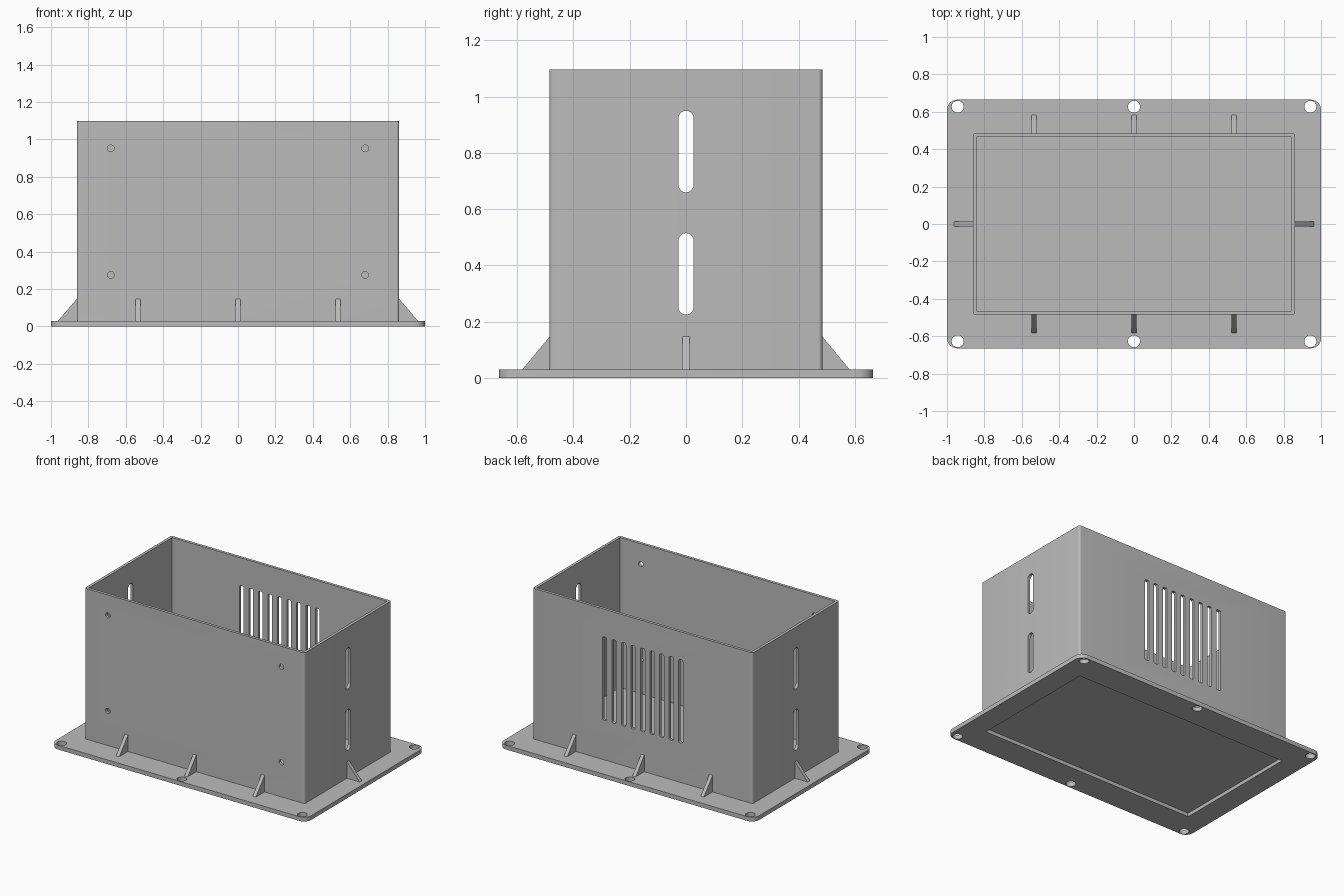
import bpy
import bmesh
from math import sin, cos, pi, radians
from mathutils import Matrix

cube = bpy.data.objects.get("Cube")
if cube:
    bpy.data.objects.remove(cube, do_unlink=True)

grey = bpy.data.materials.new("plain grey")
grey.use_nodes = True
COLOUR = (0.5, 0.5, 0.5, 1)
grey.diffuse_color = COLOUR
grey.node_tree.nodes["Principled BSDF"].inputs["Base Color"].default_value = COLOUR

# Local (u, v, depth) frames for profiles extruded along each axis
FRAMES = {
    "x": Matrix(((0, 0, 1), (1, 0, 0), (0, 1, 0))),
    "y": Matrix(((1, 0, 0), (0, 0, 1), (0, 1, 0))),
    "z": Matrix.Identity(3),
}


def rounded(u, v, width, height, r=0.0, steps=6):
    """Rounded rectangle; becomes a slot or a circle at full radius."""
    pts = []
    corners = ((1, 1), (-1, 1), (-1, -1), (1, -1))
    for q, (su, sv) in enumerate(corners):
        for i in range(steps + 1 if r else 1):
            a = (q + i / steps) * pi / 2
            p = (u + su * (width / 2 - r) + r * cos(a),
                 v + sv * (height / 2 - r) + r * sin(a))
            if not pts or max(abs(p[0] - pts[-1][0]), abs(p[1] - pts[-1][1])) > 1e-5:
                pts.append(p)
    if max(abs(pts[0][0] - pts[-1][0]), abs(pts[0][1] - pts[-1][1])) < 1e-5:
        pts.pop()
    return pts


def prisms(name, profiles):
    """One object made of extruded profiles: (points, axis, start, end)."""
    bm = bmesh.new()
    for pts, axis, start, end in profiles:
        frame = FRAMES[axis]
        a, b = [[bm.verts.new(frame @ Matrix.Translation((0, 0, w)).to_translation()
                              + frame @ Matrix.Translation((u, v, 0)).to_translation())
                 for u, v in pts] for w in (start, end)]
        bm.faces.new(a)
        bm.faces.new(b)
        for i in range(len(pts)):
            j = (i + 1) % len(pts)
            bm.faces.new((a[i], a[j], b[j], b[i]))
    bmesh.ops.recalc_face_normals(bm, faces=bm.faces)
    mesh = bpy.data.meshes.new(name)
    bm.to_mesh(mesh)
    bm.free()
    mesh.materials.append(grey)
    obj = bpy.data.objects.new(name, mesh)
    bpy.context.collection.objects.link(obj)
    return obj


def cut(obj, profiles):
    """Subtract extruded profiles from an object and bake the result."""
    cutter = prisms("cutter", profiles)
    cutter.hide_render = True
    mod = obj.modifiers.new("cut", "BOOLEAN")
    mod.operation = "DIFFERENCE"
    mod.solver = "EXACT"
    mod.object = cutter
    graph = bpy.context.evaluated_depsgraph_get()
    mesh = bpy.data.meshes.new_from_object(obj.evaluated_get(graph))
    obj.modifiers.clear()
    obj.data = mesh
    bpy.data.objects.remove(cutter, do_unlink=True)


OUT_X, OUT_Y = 0.862, 0.485     # wall half sizes
IN_X, IN_Y = 0.842, 0.465
BASE, TOP = 0.03, 1.097
opening = rounded(0, 0, 2 * IN_X, 2 * IN_Y)

# Mounting flange with screw holes and the recess underneath
flange = prisms("mounting_flange", [(rounded(0, 0, 2, 1.33, 0.055), "z", 0, BASE)])
cut(flange, [(opening, "z", -0.1, 0.1)] +
    [(rounded(x, y, 0.064, 0.064, 0.032), "z", -0.1, 0.1)
     for x in (-0.943, 0, 0.943) for y in (-0.627, 0.627)])

# Floor panel closing the box above the recess
floor = prisms("floor_panel", [(opening, "z", 0.025, 0.035)])

# Open-topped box wall
walls = prisms("box_walls", [(rounded(0, 0, 2 * OUT_X, 2 * OUT_Y, 0.015), "z", BASE, TOP)])
cut(walls, [(opening, "z", -0.1, TOP + 0.1)])

# Long side slots, front screw holes and rear vents
openings = [(rounded(0, z, 0.054, 0.29, 0.027), "x", -1.2, 1.2) for z in (0.37, 0.805)]
openings += [(rounded(x, z, 0.036, 0.036, 0.018), "y", -0.6, -0.4)
             for x in (-0.68, 0.68) for z in (0.275, 0.952)]
openings += [(rounded(0.0745 * i, 0.605, 0.033, 0.59, 0.01, 3), "y", 0.4, 0.6)
             for i in range(-4, 5)]
cut(walls, openings)

# Triangular gussets around the foot of the box
HALF = 0.0125


def gusset(edge, reach, side):
    return [(side * edge, BASE), (side * (edge + reach), BASE), (side * edge, 0.147)]


for side, word in ((-1, "front"), (1, "back")):
    prisms(word + "_gussets", [(gusset(OUT_Y, 0.097, side), "x", x - HALF, x + HALF)
                               for x in (-0.535, 0, 0.535)])
for side, word in ((-1, "right"), (1, "left")):
    prisms(word + "_gusset", [(gusset(OUT_X, 0.1, side), "y", -HALF, HALF)])

# Smooth the rounded corners and holes only
for obj in (flange, walls):
    bpy.ops.object.select_all(action="DESELECT")
    obj.select_set(True)
    bpy.context.view_layer.objects.active = obj
    bpy.ops.object.shade_smooth_by_angle(angle=radians(30))
